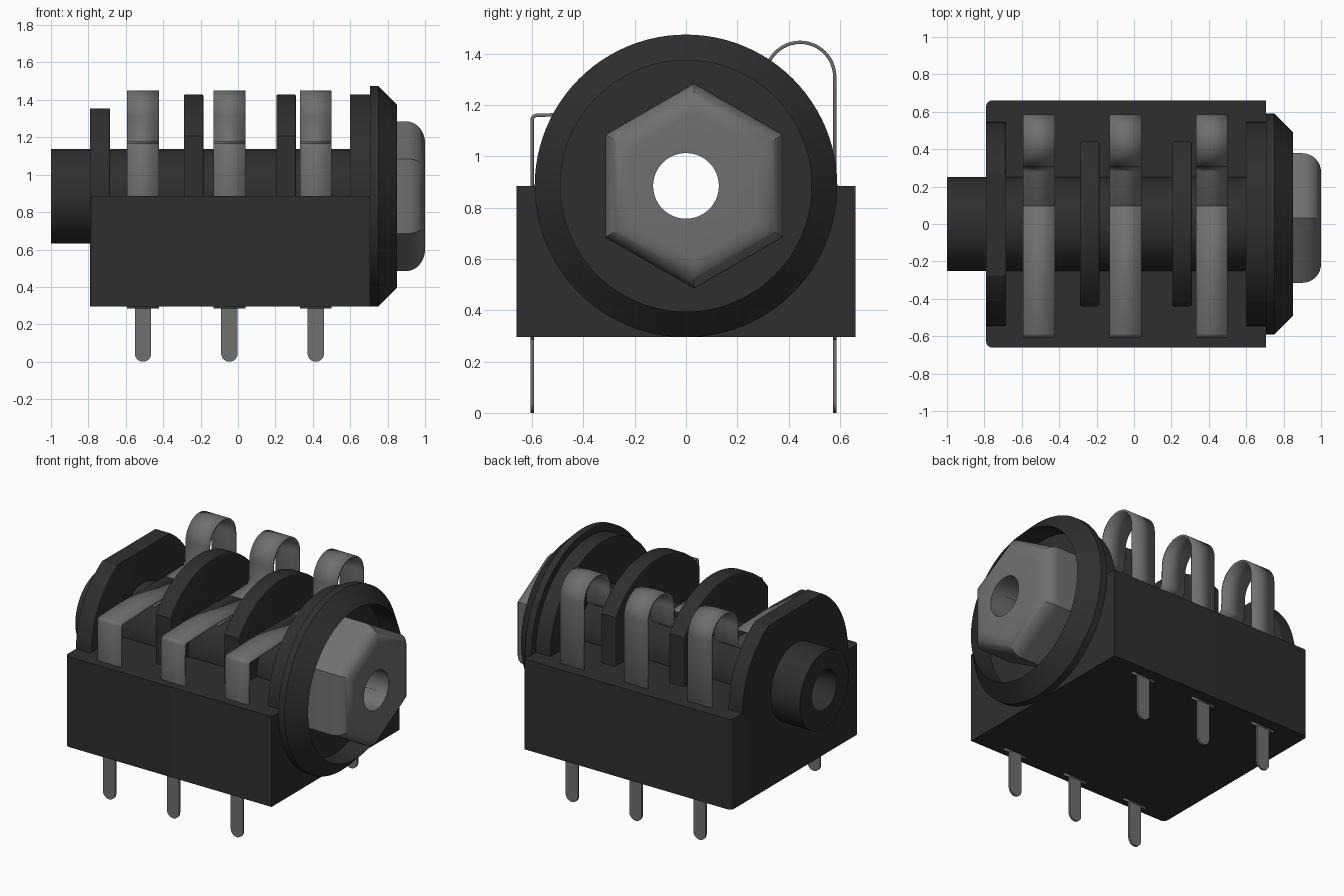
import bpy, bmesh, math

if "Cube" in bpy.data.objects:
    bpy.data.objects.remove(bpy.data.objects["Cube"], do_unlink=True)

AXIS_Z = 0.885      # height of the socket axis
BORE = 0.128
parts = []


def material(name, value, rough):
    m = bpy.data.materials.new(name)
    m.use_nodes = True
    col = (value, value, value, 1)
    m.diffuse_color = col
    bsdf = m.node_tree.nodes["Principled BSDF"]
    bsdf.inputs["Base Color"].default_value = col
    bsdf.inputs["Roughness"].default_value = rough
    return m


plastic = material("black plastic", 0.028, 0.6)
metal = material("grey metal", 0.162, 0.5)


def finish(bm, name, mat):
    bmesh.ops.recalc_face_normals(bm, faces=bm.faces)
    me = bpy.data.meshes.new(name)
    bm.to_mesh(me)
    bm.free()
    me.materials.append(mat)
    ob = bpy.data.objects.new(name, me)
    bpy.context.collection.objects.link(ob)
    parts.append(ob)
    return ob


def prism(bm, points, direction):
    """Extrude a closed outline of 3D points along a direction."""
    face = bm.faces.new([bm.verts.new(p) for p in points])
    ext = bmesh.ops.extrude_face_region(bm, geom=[face])
    verts = [g for g in ext["geom"] if isinstance(g, bmesh.types.BMVert)]
    bmesh.ops.translate(bm, verts=verts, vec=direction)


def bevel(bm, rule, offset, segments=5):
    edges = [e for e in bm.edges if rule(*[v.co for v in e.verts])]
    bmesh.ops.bevel(bm, geom=edges, offset=offset, segments=segments,
                    affect='EDGES', profile=0.5, clamp_overlap=True)


def lathe(name, profile, mat, n=96):
    """Revolve a closed (x, radius) profile about the socket axis."""
    bm = bmesh.new()
    rings = []
    for i in range(n):
        a = 2 * math.pi * i / n
        rings.append([bm.verts.new((x, r * math.cos(a), AXIS_Z + r * math.sin(a)))
                      for x, r in profile])
    k = len(profile)
    for i in range(n):
        p, q = rings[i], rings[(i + 1) % n]
        for j in range(k):
            bm.faces.new((p[j], p[(j + 1) % k], q[(j + 1) % k], q[j]))
    return finish(bm, name, mat)


def arch(name, x0, x1, r, ymax=9, zmax=9, round_rims=(), width=0.03):
    """Half disc standing on the housing, optionally cut flat at the sides or top."""
    angles = [math.pi * i / 64 for i in range(65)]
    if ymax < r:
        angles += [math.acos(ymax / r), math.pi - math.acos(ymax / r)]
    if zmax < r:
        angles += [math.asin(zmax / r), math.pi - math.asin(zmax / r)]
    outline = []
    for a in sorted(angles):
        y = max(-ymax, min(ymax, r * math.cos(a)))
        z = min(zmax, r * math.sin(a))
        outline.append((x0, y, AXIS_Z + z))
    bm = bmesh.new()
    prism(bm, outline, (x1 - x0, 0, 0))

    def rim(a, b):
        same_x = any(abs(a.x - x) < 1e-4 and abs(b.x - x) < 1e-4 for x in round_rims)
        at_base = max(a.z, b.z) < AXIS_Z + 1e-4
        on_flat = min(a.z, b.z) > AXIS_Z + zmax - 1e-4
        return same_x and not at_base and not on_flat
    if round_rims:
        bevel(bm, rim, width)
    return finish(bm, name, plastic)


def box_housing():
    bm = bmesh.new()
    x0, x1, y, z0 = -0.79, 0.705, 0.66, 0.295
    prism(bm, [(x0, -y, z0), (x1, -y, z0), (x1, y, z0), (x0, y, z0)],
          (0, 0, AXIS_Z - z0))
    # rounded upright corners at the rear end
    bevel(bm, lambda a, b: abs(a.z - b.z) > 0.1 and a.x < 0, 0.03)
    return finish(bm, "housing", plastic)


def hex_nut():
    cy, r, x0, x1 = 0.032, 0.4, 0.705, 1.0
    bm = bmesh.new()
    pts = []
    for i in range(6):
        a = math.radians(90 + 60 * i)
        pts.append((x0, cy + r * math.cos(a), AXIS_Z + r * math.sin(a)))
    prism(bm, pts, (x1 - x0, 0, 0))
    bevel(bm, lambda a, b: min(a.x, b.x) > x1 - 1e-4, 0.1, 8)
    return finish(bm, "hex_nut", metal)


def strip(name, x, path, width=0.17, thick=0.013):
    """Bent sheet metal following a (y, z) path."""
    bm = bmesh.new()
    rows = [[bm.verts.new((x + s * width / 2, y, z)) for s in (-1, 1)] for y, z in path]
    for p, q in zip(rows, rows[1:]):
        bm.faces.new((p[0], p[1], q[1], q[0]))
    ob = finish(bm, name, metal)
    mod = ob.modifiers.new("thickness", 'SOLIDIFY')
    mod.thickness = thick
    mod.offset = 0
    mod.use_even_offset = True


def pin(name, x, y, width=0.088, thick=0.013):
    """Flat solder pin with a rounded tip."""
    r = width / 2
    pts = [(x + r, y - thick / 2, 0.32), (x - r, y - thick / 2, 0.32)]
    for i in range(13):
        a = math.pi + math.pi * i / 12
        pts.append((x + r * math.cos(a), y - thick / 2, r + r * math.sin(a)))
    bm = bmesh.new()
    prism(bm, pts, (0, thick, 0))
    finish(bm, name, metal)


# Solid parts pierced by the socket bore
bored = [
    box_housing(),
    hex_nut(),
    arch("rear_flange", -0.79, -0.685, 0.545, zmax=0.47, round_rims=(-0.685,)),
    arch("front_collar", 0.6, 0.705, 0.545),
]
for label, cx in (("rear", -0.2375), ("front", 0.2575)):
    x0, x1 = cx - 0.0525, cx + 0.0525
    bored.append(arch(label + "_divider", x0, x1, 0.545, ymax=0.44, round_rims=(x0, x1)))

cutter = lathe("bore_cutter", [(-1.2, BORE), (1.2, BORE), (1.2, 0.001), (-1.2, 0.001)], plastic)
cutter.hide_render = True
for ob in bored:
    mod = ob.modifiers.new("bore", 'BOOLEAN')
    mod.operation = 'DIFFERENCE'
    mod.solver = 'EXACT'
    mod.object = cutter
    bpy.context.view_layer.update()
    done = bpy.data.meshes.new_from_object(
        ob.evaluated_get(bpy.context.evaluated_depsgraph_get()))
    ob.modifiers.clear()
    ob.data = done
parts.remove(cutter)
bpy.data.objects.remove(cutter, do_unlink=True)

# Hollow sleeve and the open bezel ring around the nut
lathe("sleeve", [(-1.0, 0.252), (0.65, 0.252), (0.65, BORE), (-1.0, BORE)], plastic)
lathe("bezel_ring", [(0.705, 0.59), (0.75, 0.59), (0.85, 0.49), (0.705, 0.49)], plastic)

# Three contact sets: flat front contact, hooked back spring, two pins
hook = [(0.58, 0.285), (0.58, 1.31)]
for i in range(1, 25):
    a = math.pi * i / 24
    hook.append((0.445 + 0.135 * math.cos(a), 1.31 + 0.135 * math.sin(a)))
hook += [(0.305, 1.19), (0.285, 1.165), (-0.26, 1.15)]
front = [(-0.6, 0.285), (-0.6, 1.145), (-0.595, 1.155), (-0.585, 1.16),
         (-0.275, 1.17), (0.27, 1.155)]
for label, x in (("rear", -0.508), ("middle", -0.046), ("front", 0.416)):
    strip(label + "_flat_contact", x, front)
    strip(label + "_spring_contact", x, hook)
    pin(label + "_right_pin", x, -0.6)
    pin(label + "_left_pin", x, 0.58)

# Smooth shading with sharp edges kept
bpy.ops.object.select_all(action='DESELECT')
for ob in parts:
    ob.select_set(True)
bpy.context.view_layer.objects.active = parts[0]
bpy.ops.object.shade_smooth_by_angle(angle=math.radians(30))
